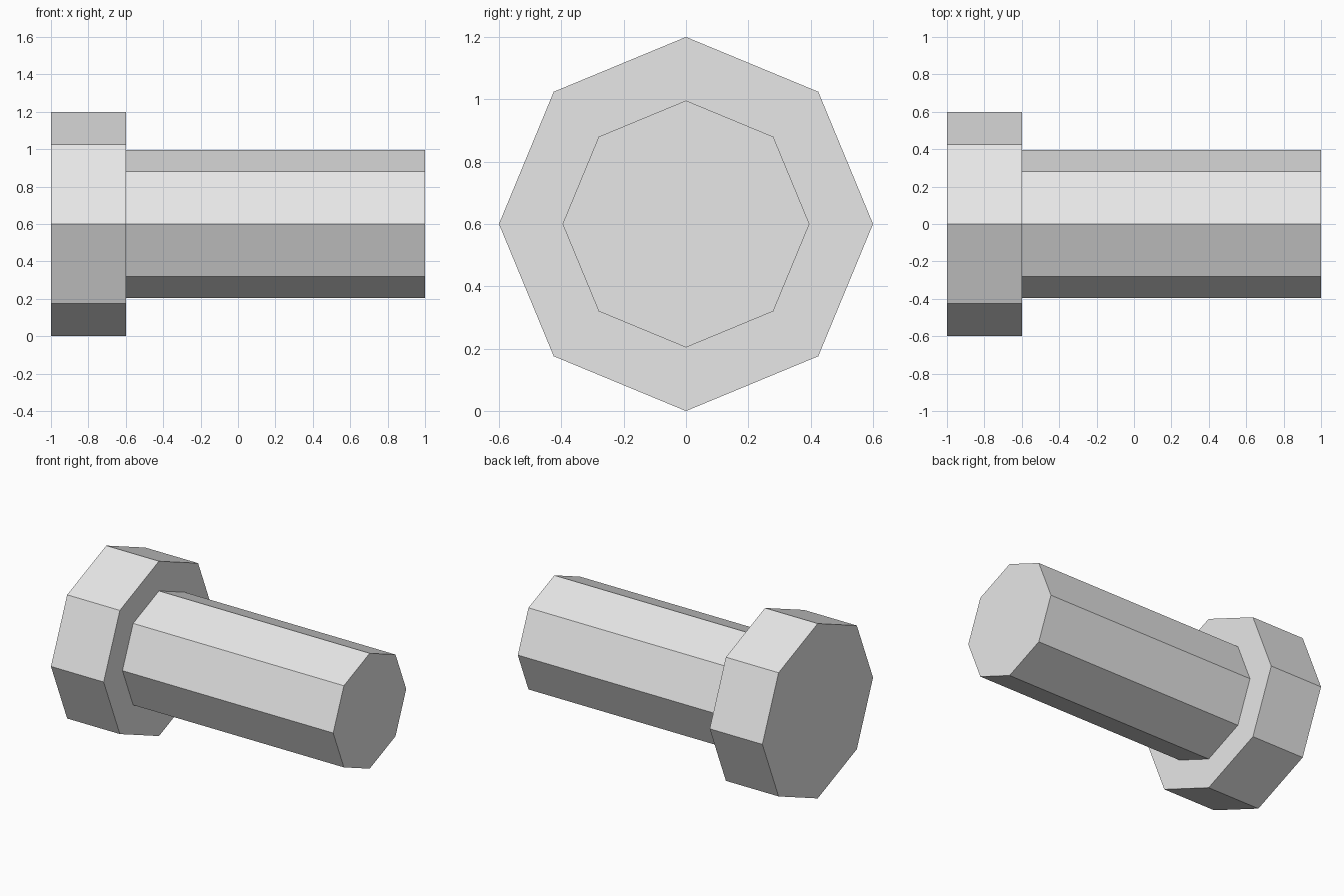
import bpy
import math

cube = bpy.data.objects.get("Cube")
if cube:
    bpy.data.objects.remove(cube, do_unlink=True)

AXIS_HEIGHT = 0.6

steel = bpy.data.materials.new("light_grey")
steel.use_nodes = True
steel.diffuse_color = (0.8, 0.8, 0.8, 1)
steel.node_tree.nodes["Principled BSDF"].inputs["Base Color"].default_value = (0.8, 0.8, 0.8, 1)


def octagonal_bar(name, radius, x_start, x_end):
    """Flat-sided bar lying along x, with corners at top, bottom, front and back."""
    bpy.ops.mesh.primitive_cylinder_add(
        vertices=8, radius=radius, depth=x_end - x_start,
        location=((x_start + x_end) / 2, 0, AXIS_HEIGHT),
        rotation=(0, math.pi / 2, 0))
    bar = bpy.context.object
    bar.name = bar.data.name = name
    bar.data.materials.append(steel)
    bpy.ops.object.transform_apply(location=False, rotation=True, scale=True)
    bpy.ops.object.shade_flat()
    return bar


# Wide bolt head
octagonal_bar("bolt_head", 0.6, -1.0, -0.6)

# Long shank, its hidden end slightly sunk into the head
octagonal_bar("bolt_shank", 0.396, -0.61, 1.0)
